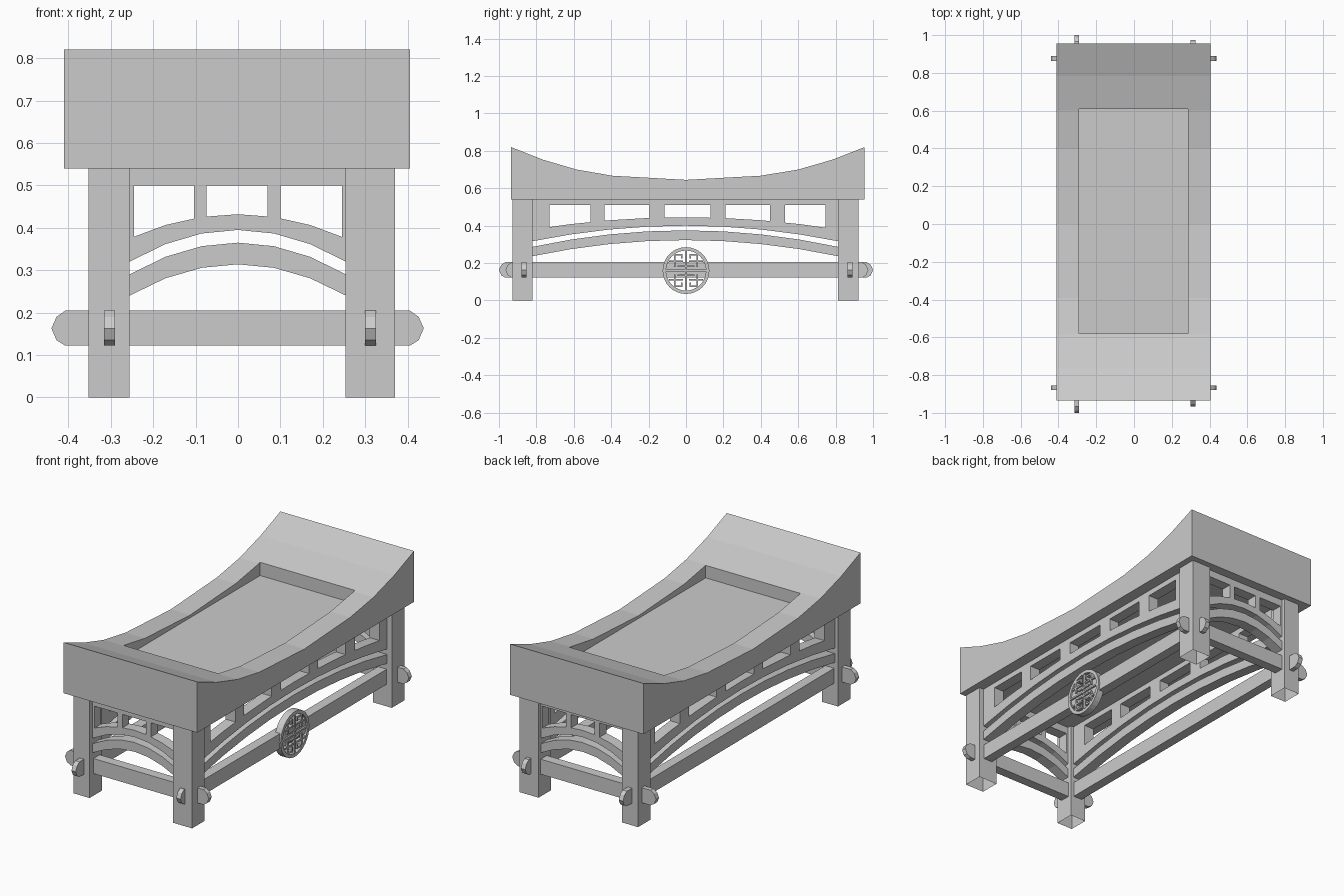
import bpy, bmesh
from math import cos, sin, tau

if "Cube" in bpy.data.objects:
    bpy.data.objects.remove(bpy.data.objects["Cube"])


def prism(bm, pts, axis, a, b):
    """Extrude a (u, z) outline from a to b along axis x or y."""
    def place(w):
        return [bm.verts.new((w, u, v) if axis == 'x' else (u, w, v)) for u, v in pts]
    lo, hi = place(a), place(b)
    bm.faces.new(lo)
    bm.faces.new(hi[::-1])
    n = len(pts)
    for i in range(n):
        bm.faces.new((lo[i], hi[i], hi[(i + 1) % n], lo[(i + 1) % n]))


def rect(u0, u1, z0, z1):
    return [(u0, z0), (u1, z0), (u1, z1), (u0, z1)]


def build(name, parts):
    """One object from a list of (outline, axis, a, b) prisms."""
    bm = bmesh.new()
    for p in parts:
        prism(bm, *p)
    bmesh.ops.recalc_face_normals(bm, faces=bm.faces)
    me = bpy.data.meshes.new(name)
    bm.to_mesh(me)
    bm.free()
    ob = bpy.data.objects.new(name, me)
    bpy.context.collection.objects.link(ob)
    return ob


def arch(u0, u1, lo, hi, n):
    """Curved strip outline; lo and hi are (end height, peak height)."""
    t = [-1 + 2 * i / n for i in range(n + 1)]
    def curve(c):
        return [((u0 + u1) / 2 + s * (u1 - u0) / 2, c[1] - (c[1] - c[0]) * s * s) for s in t]
    return curve(lo) + curve(hi)[::-1]


# Top slab with a dished upper surface and a flat-bottomed recess
dish = [(0.955, 0.82), (0.783, 0.753), (0.60, 0.70), (0.398, 0.667), (0, 0.645),
        (-0.393, 0.667), (-0.585, 0.70), (-0.765, 0.753), (-0.935, 0.82)]
slab = build("top_slab", [([(-0.935, 0.54), (0.955, 0.54)] + dish, 'x', -0.41, 0.406)])
cutter = build("recess_cutter", [(rect(-0.58, 0.61, 0.63, 1.0), 'x', -0.292, 0.286)])
cutter.hide_render = True
cutter.hide_viewport = True
mod = slab.modifiers.new("recess", 'BOOLEAN')
mod.object = cutter
mod.solver = 'EXACT'

# Legs, open underneath
SIDES = {"left": (-0.353, -0.256), "right": (0.254, 0.37)}
ENDS = {"front": (-0.928, -0.82), "back": (0.812, 0.922)}
for s, (x0, x1) in SIDES.items():
    for e, (y0, y1) in ENDS.items():
        leg = build(f"{e}_{s}_leg", [(rect(x0, x1, 0, 0.54), 'y', y0, y1)])
        bm = bmesh.new()
        bm.from_mesh(leg.data)
        bmesh.ops.delete(bm, geom=[f for f in bm.faces if f.calc_center_median().z < 0.01],
                         context='FACES_ONLY')
        bm.to_mesh(leg.data)
        bm.free()


# Stretchers: thick bar between legs, thin through tenons with faceted ends
def stretcher(name, axis, mid, span, tips):
    a, b = tips
    nose = [(0.033, 0.205), (0.012, 0.19), (0, 0.163), (0.012, 0.135), (0.033, 0.122)]
    parts = [(rect(span[0], span[1], 0.122, 0.205), axis, mid - 0.027, mid + 0.027)]
    for tip, d, root in ((a, 1, span[0]), (b, -1, span[1])):
        outline = [(tip + d * o, z) for o, z in nose] + [(root, 0.122), (root, 0.205)]
        parts.append((outline, axis, mid - 0.013, mid + 0.013))
    build(name, parts)


stretcher("front_stretcher", 'y', -0.867, (-0.27, 0.27), (-0.44, 0.438))
stretcher("back_stretcher", 'y', 0.876, (-0.27, 0.27), (-0.44, 0.438))
stretcher("left_stretcher", 'x', -0.303, (-0.83, 0.82), (-1.0, 1.0))
stretcher("right_stretcher", 'x', 0.312, (-0.83, 0.82), (-0.965, 0.975))


# Window panels: top rail, arched lower edge and posts; a free arch below
def apron(name, axis, mid, span, rail_z, posts, lo, hi, low_lo, low_hi, n):
    a, b = mid - 0.03, mid + 0.03
    u0, u1 = span
    parts = [(rect(u0, u1, rail_z, 0.54), axis, a, b),
             (arch(u0, u1, lo, hi, n), axis, a, b)]
    for p0, p1 in posts:
        t = ((p0 + p1) / 2 - (u0 + u1) / 2) / ((u1 - u0) / 2)
        ends, peak = (lo[0] + hi[0]) / 2, (lo[1] + hi[1]) / 2
        parts.append((rect(p0, p1, peak - (peak - ends) * t * t, rail_z), axis, a, b))
    build(name + "_window_panel", parts)
    build(name + "_lower_arch", [(arch(u0, u1, low_lo, low_hi, n), axis, a, b)])


short_posts = [(-0.256, -0.245), (-0.104, -0.074), (0.07, 0.1), (0.245, 0.256)]
for name, y in (("front", -0.872), ("back", 0.872)):
    apron(name, 'y', y, (-0.256, 0.255), 0.5, short_posts,
          (0.32, 0.395), (0.375, 0.432), (0.24, 0.314), (0.29, 0.365), 6)
long_posts = [(-0.82, -0.73), (-0.51, -0.435), (-0.195, -0.115), (0.13, 0.21),
              (0.45, 0.53), (0.745, 0.812)]
for name, x in (("left", -0.304), ("right", 0.312)):
    apron(name, 'x', x, (-0.82, 0.812), 0.51, long_posts,
          (0.317, 0.40), (0.38, 0.445), (0.237, 0.323), (0.287, 0.375), 8)

# Round fretwork medallion on the right stretcher
CZ, X0, X1, N = 0.16, 0.31, 0.348, 32
fret = []
for i in range(N):
    t0, t1 = tau * i / N, tau * (i + 1) / N
    fret.append(([(r * cos(t), CZ + r * sin(t)) for r, t in
                  ((0.107, t0), (0.125, t0), (0.125, t1), (0.107, t1))], 'x', X0, X1))
W = 0.0045
fret += [(rect(-W, W, CZ - 0.11, CZ + 0.11), 'x', X0, X1),
         (rect(-0.11, 0.11, CZ - W, CZ + W), 'x', X0, X1)]
quarter = [(0.056, 0.065, 0.02, 0.088), (0.015, 0.092, 0.045, 0.054),
           (0.02, 0.065, 0.08, 0.089), (0.018, 0.027, 0.064, 0.089),
           (0.0, 0.045, 0.02, 0.028)]
for sy in (-1, 1):
    for sz in (-1, 1):
        for y0, y1, z0, z1 in quarter:
            fret.append((rect(sy * y0, sy * y1, CZ + sz * z0, CZ + sz * z1), 'x', X0, X1))
build("fretwork_medallion", fret)
